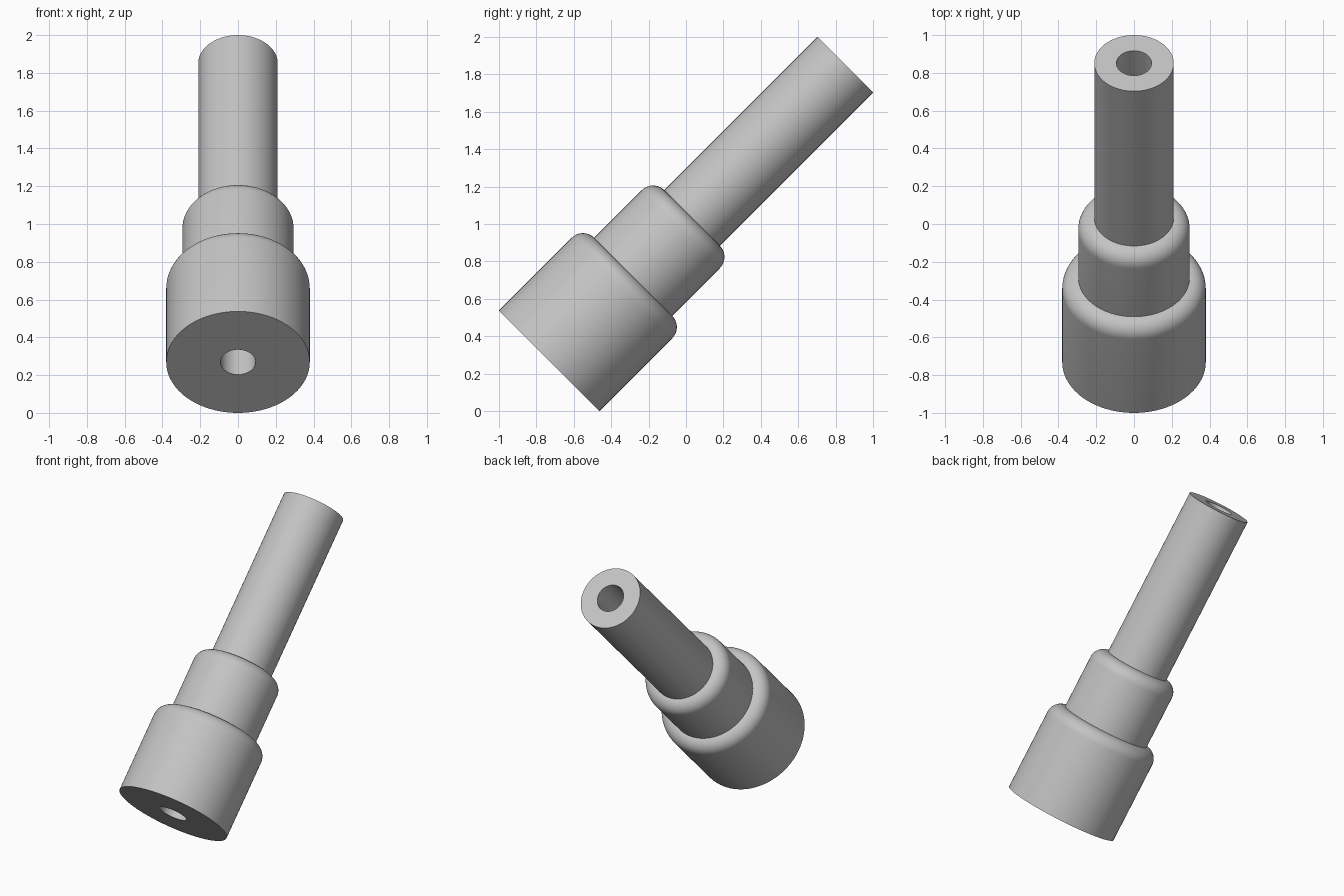
import bpy, bmesh, math
from mathutils import Matrix, Vector

if "Cube" in bpy.data.objects:
    bpy.data.objects.remove(bpy.data.objects["Cube"], do_unlink=True)

BORE, STEM, COLLAR, BASE = 0.093, 0.21, 0.295, 0.38
BASE_TOP, COLLAR_TOP = 0.635, 1.08
LENGTH = 2 * math.sqrt(2) - BASE - STEM
TILT = math.radians(-45)

grey = bpy.data.materials.new("satin_grey")
grey.use_nodes = True
colour = (0.55, 0.55, 0.55, 1)
grey.diffuse_color = colour
grey.node_tree.nodes["Principled BSDF"].inputs["Base Color"].default_value = colour


def shoulder(outer, inner, top, steps=10):
    """Quarter-round from an outer wall in to the next smaller wall."""
    r = outer - inner
    angles = [math.pi / 2 * i / steps for i in range(steps + 1)]
    return [(inner + r * math.cos(a), top - r + r * math.sin(a)) for a in angles]


def lathe(name, profile, segments=96):
    """Revolve a closed (radius, height) profile about z."""
    bm = bmesh.new()
    verts = [bm.verts.new((r, 0, h)) for r, h in profile]
    edges = [bm.edges.new((v, verts[i - 1])) for i, v in enumerate(verts)]
    bmesh.ops.spin(bm, geom=verts + edges, cent=(0, 0, 0), axis=(0, 0, 1),
                   angle=2 * math.pi, steps=segments)
    bmesh.ops.remove_doubles(bm, verts=bm.verts, dist=0.0001)
    bmesh.ops.recalc_face_normals(bm, faces=bm.faces)
    mesh = bpy.data.meshes.new(name)
    bm.to_mesh(mesh)
    bm.free()
    mesh.materials.append(grey)
    obj = bpy.data.objects.new(name, mesh)
    bpy.context.collection.objects.link(obj)
    return obj


# Bored sleeve: wide base, middle collar and long stem
profile = [(BORE, 0), (BASE, 0)]
profile += shoulder(BASE, COLLAR, BASE_TOP)
profile += shoulder(COLLAR, STEM, COLLAR_TOP)
profile += [(STEM, LENGTH), (BORE, LENGTH)]
sleeve = lathe("stepped_sleeve", profile)

# Lean the axis back, resting on the rim of the base
half = math.sqrt(0.5)
place = Matrix.Translation(Vector((0, BASE * half - 1, BASE * half)))
sleeve.data.transform(place @ Matrix.Rotation(TILT, 4, "X"))

# Smooth walls with crisp rims
bpy.ops.object.select_all(action="DESELECT")
sleeve.select_set(True)
bpy.context.view_layer.objects.active = sleeve
bpy.ops.object.shade_smooth_by_angle(angle=math.radians(30))
